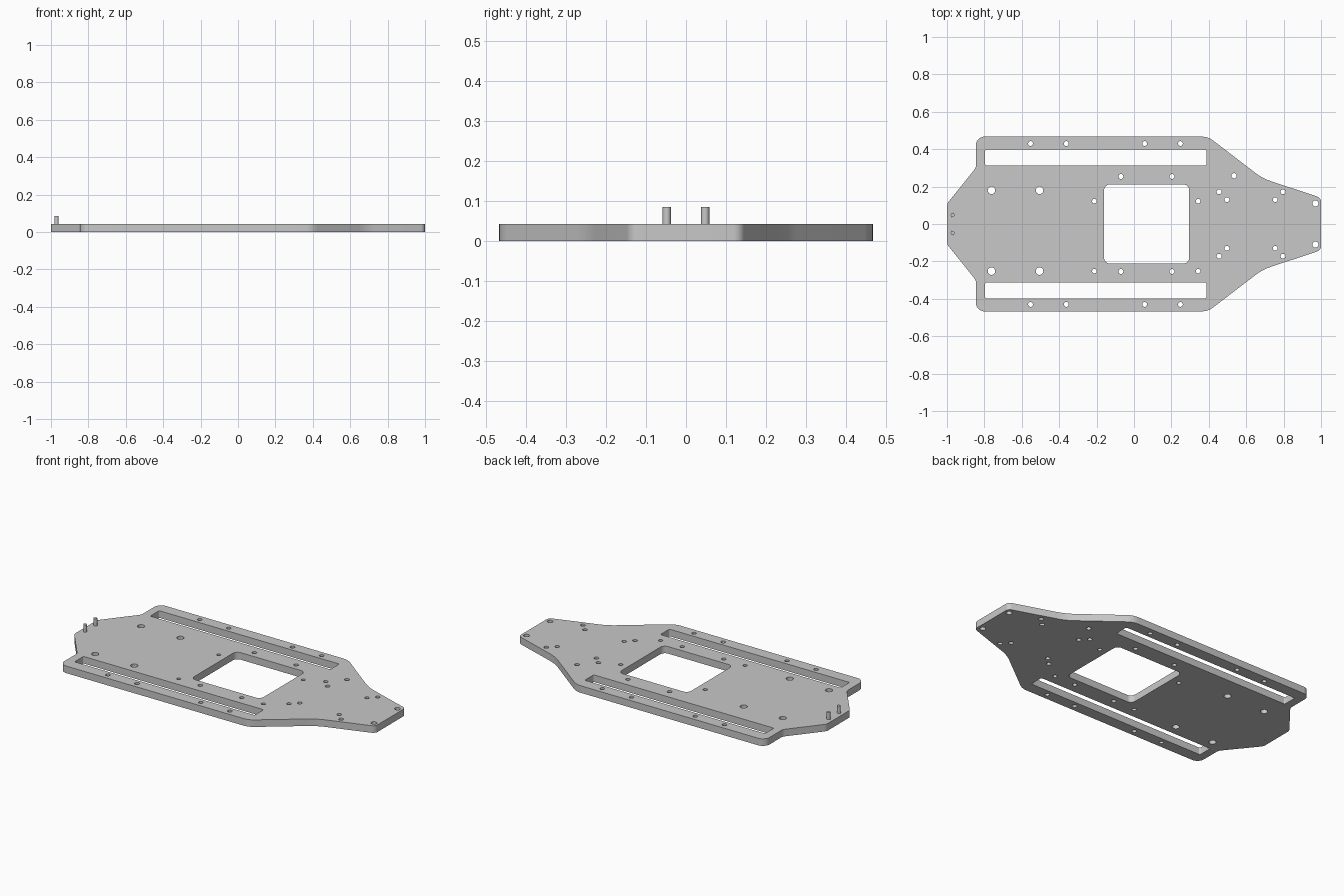
import bpy
import math
from mathutils import Vector

if "Cube" in bpy.data.objects:
    bpy.data.objects.remove(bpy.data.objects["Cube"], do_unlink=True)

THICK = 0.042
PIN_TOP = 0.085
PINS = [(-0.97, 0.048), (-0.97, -0.048)]

grey = bpy.data.materials.new("plate grey")
grey.use_nodes = True
colour = (0.58, 0.58, 0.58, 1)
grey.diffuse_color = colour
grey.node_tree.nodes["Principled BSDF"].inputs["Base Color"].default_value = colour


def rounded(corners, steps=8):
    """Replace each (x, y, radius) corner with a tangent arc."""
    out = []
    for i, (x, y, r) in enumerate(corners):
        p = Vector((x, y))
        a = (Vector(corners[i - 1][:2]) - p).normalized()
        b = (Vector(corners[(i + 1) % len(corners)][:2]) - p).normalized()
        half = a.angle(b) / 2
        centre = p + (a + b).normalized() * (r / math.sin(half))
        start = p + a * (r / math.tan(half)) - centre
        end = p + b * (r / math.tan(half)) - centre
        for k in range(steps + 1):
            direction = start.lerp(end, k / steps).normalized()
            out.append(centre + direction * r)
    return out


def circle(x, y, r, n=24):
    return [(x + r * math.cos(math.tau * k / n), y + r * math.sin(math.tau * k / n))
            for k in range(n)]


def rectangle(x0, x1, y0, y1, r):
    return rounded([(x0, y0, r), (x1, y0, r), (x1, y1, r), (x0, y1, r)])


def extrude(name, loops, height):
    """Filled outline with holes, standing on the ground."""
    curve = bpy.data.curves.new(name, "CURVE")
    curve.dimensions = "2D"
    curve.fill_mode = "BOTH"
    curve.extrude = height / 2
    for loop in loops:
        spline = curve.splines.new("POLY")
        spline.points.add(len(loop) - 1)
        for point, (x, y) in zip(spline.points, loop):
            point.co = (x, y, 0, 1)
        spline.use_cyclic_u = True
    curve.materials.append(grey)
    obj = bpy.data.objects.new(name, curve)
    obj.location.z = height / 2
    bpy.context.collection.objects.link(obj)
    bpy.ops.object.select_all(action="DESELECT")
    obj.select_set(True)
    bpy.context.view_layer.objects.active = obj
    bpy.ops.object.convert(target="MESH")
    bpy.ops.object.mode_set(mode="EDIT")
    bpy.ops.mesh.select_all(action="SELECT")
    bpy.ops.mesh.remove_doubles(threshold=0.00005)
    bpy.ops.mesh.normals_make_consistent(inside=False)
    bpy.ops.object.mode_set(mode="OBJECT")
    bpy.ops.object.shade_smooth_by_angle(angle=math.radians(30))


# Symmetric outer outline: one half, then its mirror
half = [(1, 0.14, 0.03), (0.687, 0.244, 0.3), (0.396, 0.467, 0.1),
        (-0.845, 0.467, 0.045), (-0.845, 0.301, 0.04), (-1, 0.108, 0.04)]
loops = [rounded(half + [(x, -y, r) for x, y, r in reversed(half)])]

# Central window and the two long side slots
loops.append(rectangle(-0.16, 0.295, -0.211, 0.211, 0.03))
for low, high in ((0.313, 0.397), (-0.397, -0.313)):
    loops.append(rectangle(-0.796, 0.387, low, high, 0.008))

# Screw holes that repeat on both sides
paired = [(x, 0.43) for x in (-0.553, -0.362, 0.057, 0.248)]
paired += [(-0.07, 0.254), (0.203, 0.254)]
paired += [(0.455, 0.172), (0.497, 0.13), (0.755, 0.13), (0.797, 0.172)]
for side in (1, -1):
    loops += [circle(x, side * y, 0.013) for x, y in paired]
    loops.append(circle(0.97, side * 0.11, 0.016))

# Screw holes without a mirrored partner
loops.append(circle(0.535, 0.258, 0.014))
for y in (0.122, -0.252):
    loops += [circle(x, y, 0.012) for x in (-0.212, 0.343)]
for y in (0.18, -0.252):
    loops += [circle(x, y, 0.02) for x in (-0.762, -0.505)]

# Sockets filled by the pins
loops += [circle(x, y, 0.0105) for x, y in PINS]
extrude("chassis_plate", loops, THICK)

# Two upright pins at the narrow end
for name, (x, y) in zip(("pin_back", "pin_front"), PINS):
    extrude(name, [circle(x, y, 0.0102)], PIN_TOP)
